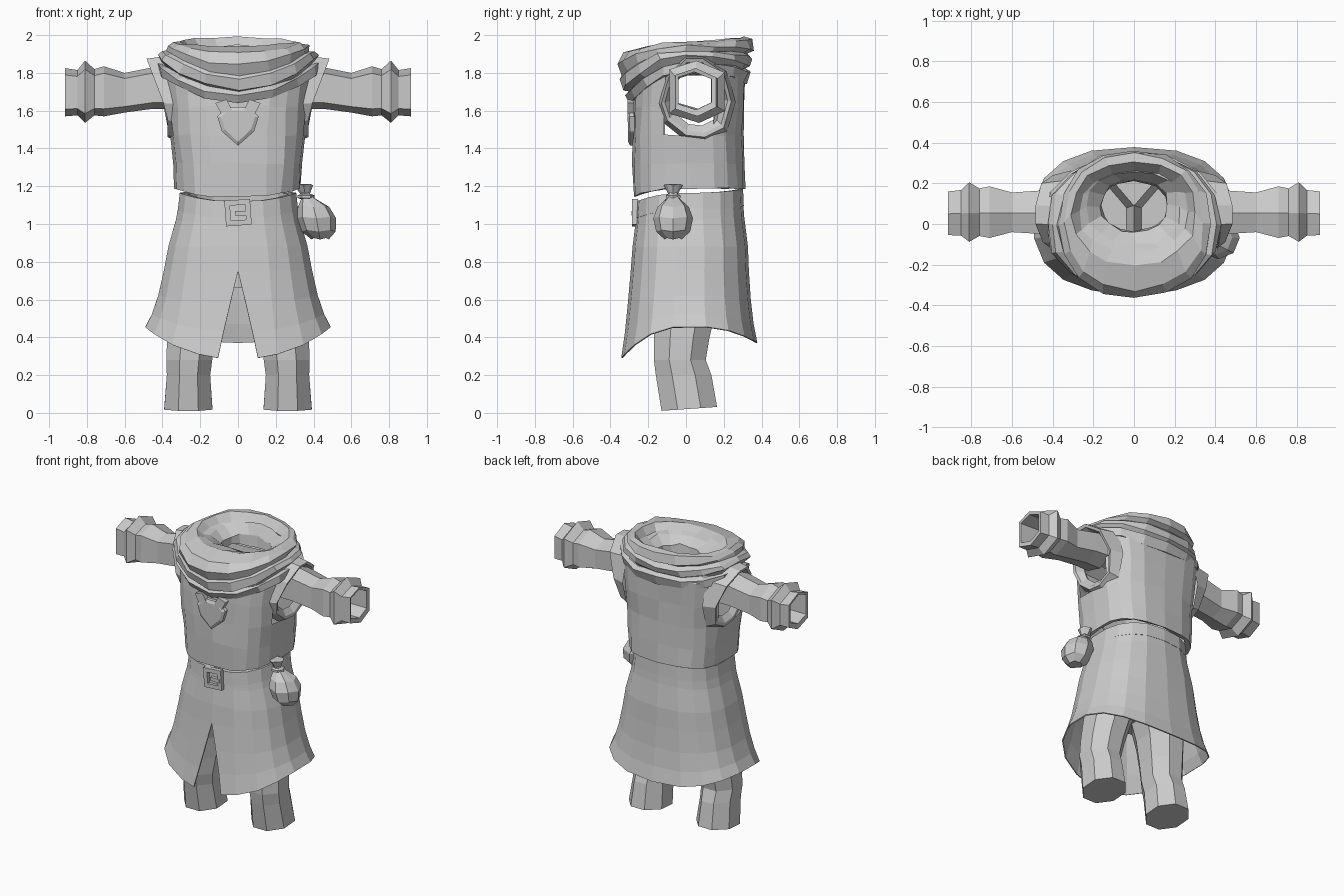
import bpy, bmesh, math, random
from mathutils import Vector, Matrix

cube = bpy.data.objects.get("Cube")
if cube:
    bpy.data.objects.remove(cube)
random.seed(4)

grey = bpy.data.materials.new("cloth grey")
grey.use_nodes = True
COL = (0.6, 0.6, 0.6, 1)
grey.diffuse_color = COL
grey.node_tree.nodes["Principled BSDF"].inputs["Base Color"].default_value = COL


def finish(name, bm, thick=0.0, normals=True):
    bmesh.ops.remove_doubles(bm, verts=bm.verts, dist=0.0005)
    if normals:
        bmesh.ops.recalc_face_normals(bm, faces=bm.faces)
    me = bpy.data.meshes.new(name)
    bm.to_mesh(me)
    bm.free()
    me.materials.append(grey)
    ob = bpy.data.objects.new(name, me)
    bpy.context.scene.collection.objects.link(ob)
    if thick:
        mod = ob.modifiers.new("thickness", "SOLIDIFY")
        mod.thickness = thick
    return ob


def skin(bm, rings, closed=True, caps=()):
    """Join successive rings of points with quads."""
    rows = [[bm.verts.new(p) for p in r] for r in rings]
    n = len(rows[0])
    for a, b in zip(rows, rows[1:]):
        for i in range(n if closed else n - 1):
            j = (i + 1) % n
            bm.faces.new((a[i], a[j], b[j], b[i]))
    for c in caps:
        bm.faces.new(rows[c])
    return rows


def body_ring(rx, yf, yb, zf, zs, zb, n=20, p=0.75, slit=None, wob=0.0):
    """Boxy oval whose height varies from front to side to back."""
    pts = []
    count = n if slit is None else n + 1
    for i in range(count):
        a = -math.pi / 2 + math.tau * i / n
        c, s = math.cos(a), math.sin(a)
        x = rx * math.copysign(abs(c) ** p, c)
        y = (yf + yb) / 2 + (yb - yf) / 2 * math.copysign(abs(s) ** p, s)
        z = zs + ((zb if s > 0 else zf) - zs) * s * s
        if slit is not None and i in (0, n):
            x = slit if i == 0 else -slit
        d = Vector([random.uniform(-wob, wob) for _ in range(3)])
        pts.append(Vector((x, y, z)) + d)
    return pts


# Tunic skirt with a front slit
bm = bmesh.new()
skirt = [(0.30, -0.25, 0.29, 1.10, 1.15, 1.18, 0), (0.325, -0.26, 0.30, 1.0, 1.02, 1.04, 0),
         (0.365, -0.275, 0.32, 0.88, 0.88, 0.88, 0), (0.39, -0.285, 0.325, 0.75, 0.75, 0.75, 0),
         (0.42, -0.30, 0.335, 0.58, 0.62, 0.6, 0.04), (0.455, -0.315, 0.35, 0.43, 0.52, 0.47, 0.075),
         (0.49, -0.335, 0.37, 0.29, 0.455, 0.37, 0.105)]
skin(bm, [body_ring(*r[:6], slit=r[6], n=18, p=0.8) for r in skirt], closed=False)
finish("skirt", bm, -0.008)

# Belt, higher at the back
bm = bmesh.new()
skin(bm, [body_ring(rx, yf, yb, 1.075 + h, 1.12 + h, 1.14 + h, n=18, p=0.8)
          for rx, yf, yb, h in ((0.295, -0.24, 0.285, -0.045), (0.322, -0.268, 0.306, -0.045),
                                (0.312, -0.262, 0.302, 0.045), (0.285, -0.235, 0.28, 0.045))])
finish("belt", bm)

# Sleeveless vest with the arm openings removed
bm = bmesh.new()
vest = [(0.30, -0.24, 0.28, 1.16, 1.20, 1.20), (0.335, -0.275, 0.315, 1.145, 1.19, 1.185),
        (0.345, -0.28, 0.31, 1.32, 1.32, 1.32), (0.36, -0.28, 0.302, 1.47, 1.47, 1.47),
        (0.375, -0.275, 0.31, 1.62, 1.62, 1.62), (0.39, -0.265, 0.315, 1.76, 1.81, 1.8),
        (0.33, -0.2, 0.28, 1.82, 1.88, 1.87)]
skin(bm, [body_ring(*r, p=0.7, wob=0.006) for r in vest])
holes = []
for f in bm.faces:
    c = f.calc_center_median()
    if abs(c.x) > 0.25 and -0.1 < c.y < 0.15 and 1.48 < c.z < 1.82:
        holes.append(f)
bmesh.ops.delete(bm, geom=holes, context="FACES")
finish("vest", bm)

# Armhole rims and sleeves, made for each side
HOLE = [(-0.13, 1.64), (-0.09, 1.78), (0.0, 1.875), (0.09, 1.875), (0.2, 1.8),
        (0.24, 1.65), (0.2, 1.51), (0.1, 1.46), (0.0, 1.47), (-0.1, 1.55)]
# x, middle y, half depth, bottom, top
SLEEVE = [(0.34, 0.055, 0.115, 1.61, 1.84), (0.45, 0.055, 0.11, 1.61, 1.83),
          (0.60, 0.055, 0.10, 1.59, 1.80), (0.71, 0.055, 0.13, 1.57, 1.835),
          (0.76, 0.055, 0.12, 1.575, 1.82), (0.81, 0.055, 0.15, 1.535, 1.865),
          (0.85, 0.052, 0.115, 1.575, 1.815), (0.915, 0.05, 0.11, 1.57, 1.825),
          (0.91, 0.045, 0.09, 1.605, 1.805), (0.75, 0.045, 0.088, 1.605, 1.81)]


def hole_ring(side, scale, base, flare):
    pts = []
    for y, z in HOLE:
        x = base + flare * max(0, z - 1.58)
        pts.append((side * x, 0.05 + (y - 0.05) * scale, 1.68 + (z - 1.68) * scale))
    return pts


for side, word in ((1, "left"), (-1, "right")):
    bm = bmesh.new()
    skin(bm, [hole_ring(side, s, b, f) for s, b, f in
              ((1.12, 0.31, 0.0), (1.0, 0.372, 0.38), (0.9, 0.37, 0.36), (0.72, 0.34, 0.1))])
    finish(word + "_armhole", bm)
    bm = bmesh.new()
    rings = []
    for x, cy, ry, lo, hi in SLEEVE:
        mid, half = (lo + hi) / 2, (hi - lo) / 2
        rings.append([(side * x, cy + ry * u, mid + half * v) for u, v in
                      ((0, 1), (1, 0.62), (1, -0.62), (0.1, -1), (-0.95, -0.7), (-0.95, 0.72))])
    skin(bm, rings)
    finish(word + "_sleeve", bm)

    # Trouser legs: height, middle x, half width, front, back
    bm = bmesh.new()
    rings = []
    for z, cx, rx, yf, yb in ((0.02, 0.263, 0.128, -0.13, 0.165), (0.2, 0.262, 0.115, -0.16, 0.135),
                              (0.28, 0.258, 0.122, -0.17, 0.105), (0.4, 0.245, 0.13, -0.17, 0.125),
                              (0.55, 0.22, 0.14, -0.17, 0.16), (0.75, 0.16, 0.16, -0.17, 0.2)):
        tilt = 0.07 if z < 0.1 else 0
        ring = []
        for i in range(8):
            a = math.tau * (i + 0.5) / 8
            y = (yf + yb) / 2 + (yb - yf) / 2 * math.sin(a) * 1.08
            ring.append((side * (cx + rx * math.cos(a) * 1.08), y, z + tilt * y))
        rings.append(ring)
    skin(bm, rings, caps=(0,))
    finish(word + "_trouser_leg", bm)

# Trouser seat
bm = bmesh.new()
skin(bm, [body_ring(rx, -0.2, 0.23, z, z, z, n=10)
          for rx, z in ((0.22, 0.66), (0.3, 0.75), (0.29, 1.05))], caps=(0,))
finish("trouser_seat", bm)

# Draped cowl with folds, turning in to the neck opening
bm = bmesh.new()
cowl = [(0.35, -0.25, 0.28, 1.66, 1.79, 1.75), (0.435, -0.295, 0.33, 1.635, 1.81, 1.74),
        (0.435, -0.315, 0.345, 1.68, 1.86, 1.80), (0.395, -0.295, 0.315, 1.705, 1.85, 1.82),
        (0.425, -0.34, 0.345, 1.715, 1.89, 1.83), (0.405, -0.35, 0.355, 1.77, 1.92, 1.88),
        (0.375, -0.335, 0.325, 1.79, 1.92, 1.90), (0.375, -0.37, 0.36, 1.845, 1.94, 1.92),
        (0.345, -0.325, 0.35, 1.905, 1.96, 1.985), (0.305, -0.2, 0.30, 1.935, 1.965, 1.99),
        (0.27, -0.14, 0.265, 1.925, 1.92, 1.93), (0.23, -0.1, 0.26, 1.91, 1.91, 1.95),
        (0.165, -0.04, 0.22, 1.87, 1.86, 1.87), (0.16, -0.03, 0.21, 1.8, 1.8, 1.8)]
skin(bm, [body_ring(*r, n=16, p=0.9, wob=0.009) for r in cowl])
finish("cowl", bm)


def plate(name, outline, y, depth, inset=0.0, raise_by=0.0, lean=0.0):
    """Front-facing plate made from an x, z outline with an inset raised face."""
    bm = bmesh.new()
    face = bm.faces.new([bm.verts.new((x, y + lean * (z - outline[0][1]), z)) for x, z in outline])
    out = bmesh.ops.extrude_face_region(bm, geom=[face])
    bmesh.ops.translate(bm, verts=[v for v in out["geom"] if isinstance(v, bmesh.types.BMVert)],
                        vec=(0, -depth, 0))
    front = [f for f in out["geom"] if isinstance(f, bmesh.types.BMFace)]
    bmesh.ops.recalc_face_normals(bm, faces=bm.faces)
    if inset:
        bmesh.ops.inset_region(bm, faces=front, thickness=inset, depth=raise_by)
    return finish(name, bm)


# Shield pendant with two hanging tabs
plate("pendant", [(-0.06, 1.62), (0.06, 1.62), (0.11, 1.57), (0.085, 1.49), (0, 1.415),
                  (-0.085, 1.49), (-0.11, 1.57)], -0.275, 0.025, 0.02, 0.01, -0.02)
for side in (-1, 1):
    plate("pendant_tab", [(side * x, z) for x, z in
                          ((0.03, 1.6), (0.09, 1.585), (0.12, 1.64), (0.06, 1.66))], -0.275, 0.035)

# Square buckle frame and tongue
bm = bmesh.new()
turn = Matrix.Rotation(math.radians(-4), 4, "Y")
rings = []
for half, y in ((0.068, -0.255), (0.068, -0.286), (0.04, -0.286), (0.04, -0.255)):
    rings.append([Matrix.Translation((0, 0, 1.06)) @ turn @ Vector((half * sx, y, half * sz))
                  for sx, sz in ((-1, -1), (1, -1), (1, 1), (-1, 1))])
skin(bm, rings + rings[:1])
finish("buckle_frame", bm)
plate("buckle_tongue", [(-0.015, 1.045), (0.055, 1.045), (0.055, 1.07), (-0.015, 1.07)], -0.26, 0.028)

# Round coin pouch with a tied neck
bm = bmesh.new()
rings = []
for z, r, lean in ((-0.112, 0.045, 0.02), (-0.07, 0.09, 0.012), (0, 0.105, 0), (0.06, 0.083, -0.015),
                   (0.105, 0.035, -0.045), (0.13, 0.026, -0.06), (0.175, 0.05, -0.068)):
    rings.append([(0.415 + lean + r * math.cos(math.tau * i / 8),
                   -0.068 + r * math.sin(math.tau * i / 8), 1.03 + z + 0.008 * (i % 2))
                  for i in range(8)])
skin(bm, rings, caps=(0, -1))
finish("pouch", bm)
bm = bmesh.new()
skin(bm, [[(0.36 + r * math.cos(math.tau * i / 6), -0.068 + r * math.sin(math.tau * i / 6), z)
           for i in range(6)] for r, z in ((0.025, 1.13), (0.045, 1.138), (0.045, 1.152), (0.025, 1.16))])
finish("pouch_tie", bm)
